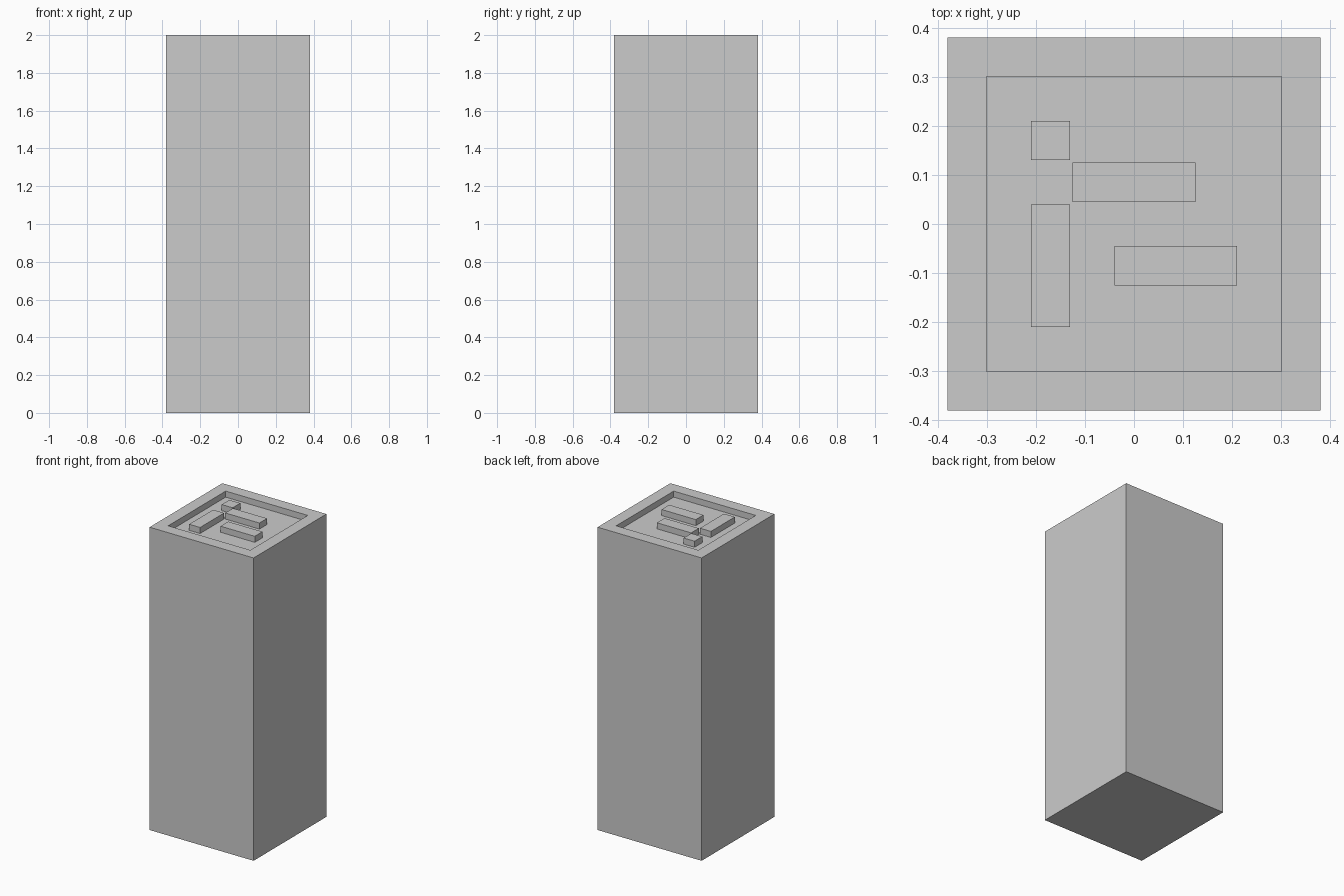
import bpy, bmesh

if "Cube" in bpy.data.objects:
    bpy.data.objects.remove(bpy.data.objects["Cube"])

HALF, HEIGHT = 0.38, 2.0     # block half-width and height
RIM, DEPTH = 0.08, 0.04      # rim width and recess depth
CELL, GAP = 0.085, 0.005     # pattern grid on the recess floor


def make_object(name, bm):
    mesh = bpy.data.meshes.new(name)
    bm.to_mesh(mesh)
    bm.free()
    obj = bpy.data.objects.new(name, mesh)
    bpy.context.collection.objects.link(obj)


def box_bmesh(lo, hi):
    bm = bmesh.new()
    bmesh.ops.create_cube(bm, size=1)
    for v in bm.verts:
        v.co = [l + (c + 0.5) * (h - l) for c, l, h in zip(v.co, lo, hi)]
    bm.normal_update()
    return bm


# Block with a square recess sunk into its top
bm = box_bmesh((-HALF, -HALF, 0), (HALF, HALF, HEIGHT))
top = max(bm.faces, key=lambda f: f.calc_center_median().z)
bmesh.ops.inset_region(bm, faces=[top], thickness=RIM, use_even_offset=True)
walls = bmesh.ops.inset_region(bm, faces=[top], thickness=0, depth=0)
for v in top.verts:
    v.co.z -= DEPTH
bm.normal_update()
make_object("block", bm)

# Raised bars, flush with the rim: centre cell (x, y) and length in cells (x, y)
bars = [(-2, 2, 1, 1), (0, 1, 3, 1), (-2, -1, 1, 3), (1, -1, 3, 1)]
for i, (cx, cy, nx, ny) in enumerate(bars, 1):
    hx, hy = (nx * CELL - GAP) / 2, (ny * CELL - GAP) / 2
    x, y = cx * CELL, cy * CELL
    make_object(f"raised_bar_{i}", box_bmesh(
        (x - hx, y - hy, HEIGHT - DEPTH), (x + hx, y + hy, HEIGHT)))
